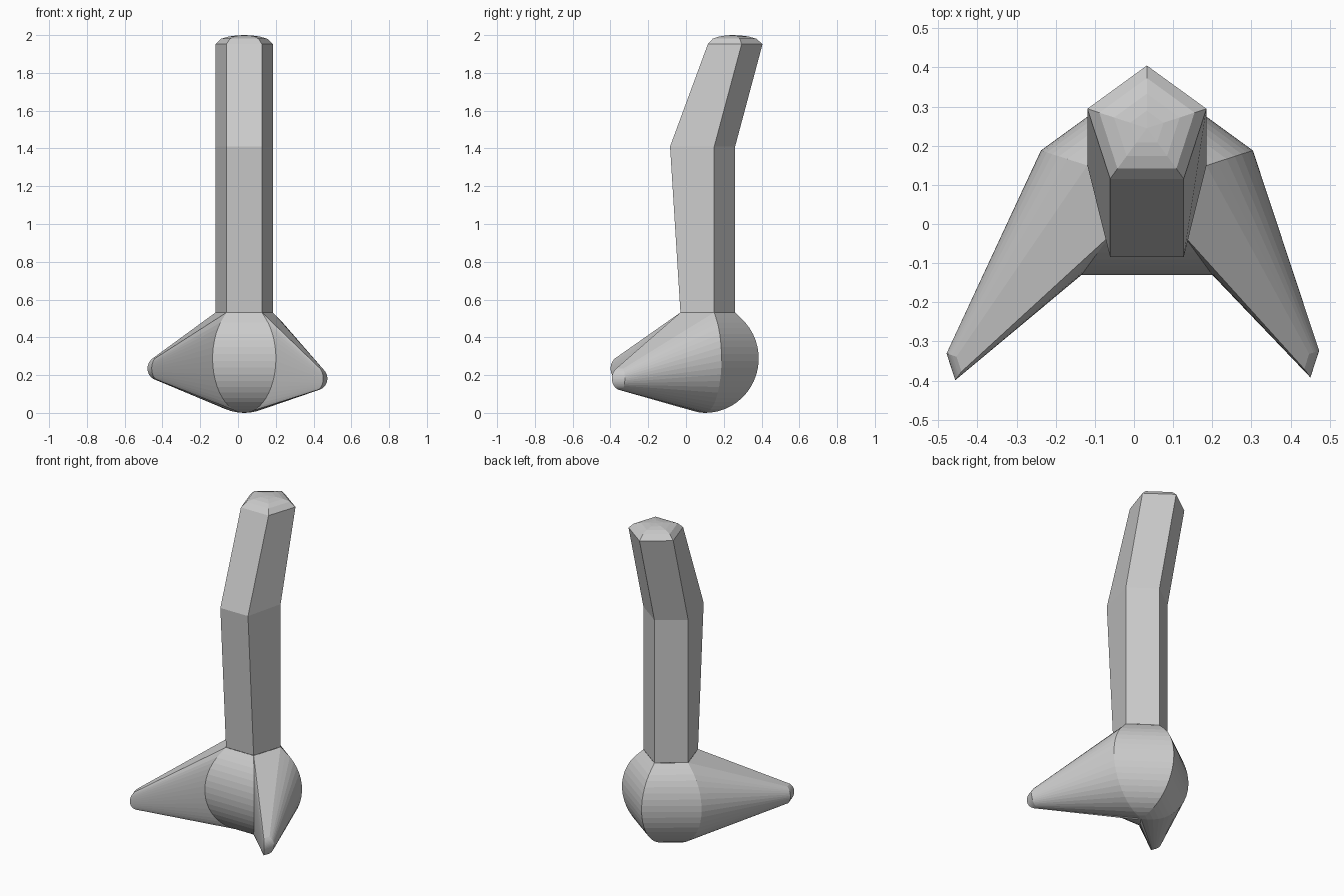
import bpy, bmesh
from math import sin, cos, radians, sqrt
from mathutils import Vector

if "Cube" in bpy.data.objects:
    bpy.data.objects.remove(bpy.data.objects["Cube"])

CX = 0.033  # shared axis of shaft and base


def ring(bm, r, cy, z, front_shift=0.0):
    """Five corners: back, left, front left, front right, right."""
    out = []
    for k in range(5):
        a = radians(90 + 72 * k)
        dy = front_shift if k in (2, 3) else 0.0
        out.append(bm.verts.new((CX + r * cos(a), cy + r * sin(a) + dy, z)))
    return out


def skin(bm, a, b):
    """Faces between two columns of vertices that may share end points."""
    for i in range(len(a) - 1):
        quad = list(dict.fromkeys((a[i], a[i + 1], b[i + 1], b[i])))
        if len(quad) > 2:
            bm.faces.new(quad)


def columns(rings, pole):
    return [[r[k] for r in rings] + [pole] for k in range(5)]


def finish(bm, name):
    bmesh.ops.recalc_face_normals(bm, faces=bm.faces)
    mesh = bpy.data.meshes.new(name)
    bm.to_mesh(mesh)
    bm.free()
    bpy.context.collection.objects.link(bpy.data.objects.new(name, mesh))


# Bent five-sided shaft with a shallow domed end
bm = bmesh.new()
R = 0.16
rings = [ring(bm, R, 0.10, 0.532),
         ring(bm, R, 0.10, 1.41, -0.055),
         ring(bm, R, 0.245, 1.952)]
for f in (0.8, 0.55, 0.28):
    rings.append(ring(bm, R * f, 0.245, 1.952 + 0.048 * sqrt(1 - f * f)))
cols = columns(rings, bm.verts.new((CX, 0.245, 2.0)))
for k in range(5):
    skin(bm, cols[k], cols[(k + 1) % 5])
finish(bm, "shaft")

# Five-sided bulb base with two tapering prongs pulled out of its side faces
bm = bmesh.new()
BR, BY, BZ, STEPS = 0.285, 0.10, 0.288, 20
rings = []
for i in range(STEPS):
    t = radians(34.15 + (180 - 34.15) * i / STEPS)
    rings.append(ring(bm, BR * sin(t), BY, BZ + 0.288 * cos(t) + (0.005 if i == 0 else 0)))
cols = columns(rings, bm.verts.new((CX, BY, 0.0)))
for k in (0, 2, 4):
    skin(bm, cols[k], cols[(k + 1) % 5])


def prong(a, b, tip, scale=0.215):
    """Replace the bulb face between columns a and b by a tapered extrusion."""
    mid = Vector()
    for k in (a, b):
        ang = radians(90 + 72 * k)
        mid += Vector((CX + BR * cos(ang), BY + BR * sin(ang), BZ)) / 2
    new = {}

    def moved(v):
        if v not in new:
            new[v] = bm.verts.new(Vector(tip) + scale * (v.co - mid))
        return new[v]

    ta, tb = [[moved(v) for v in cols[k]] for k in (a, b)]
    skin(bm, cols[a], ta)
    skin(bm, ta, tb)
    skin(bm, tb, cols[b])
    bm.faces.new((cols[a][0], ta[0], tb[0], cols[b][0]))


prong(1, 2, (-0.468, -0.365, 0.235))
prong(3, 4, (0.462, -0.358, 0.182))
finish(bm, "pronged_base")
